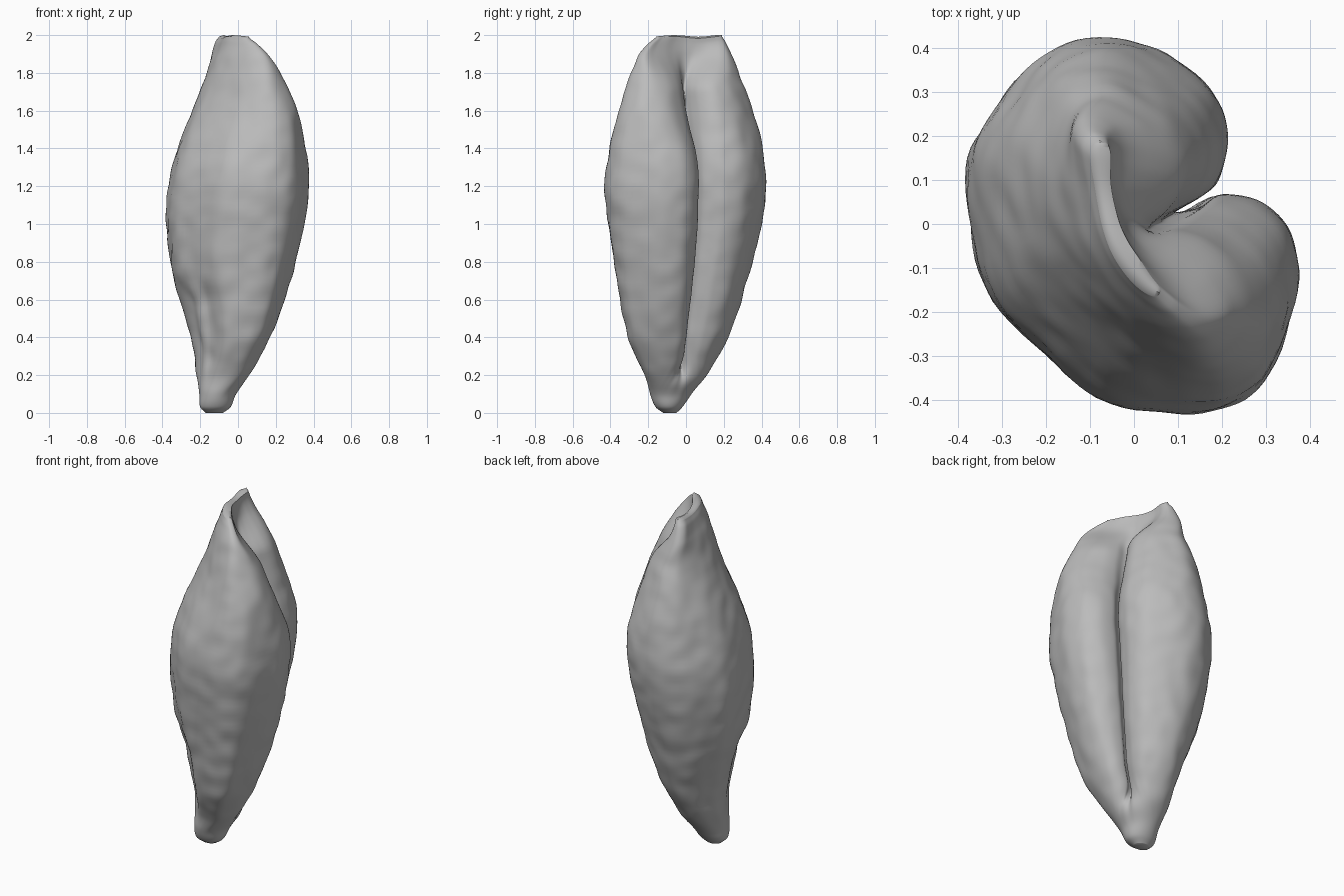
import bpy, bmesh, math
from mathutils import Vector, noise

default_cube = bpy.data.objects.get("Cube")
if default_cube:
    bpy.data.objects.remove(default_cube, do_unlink=True)

# Middle section in hundredths, from the furrow anticlockwise
MIDDLE = [(9, 3), (15, 6.5), (18.5, 9.5), (20.5, 15), (21, 22), (17, 31.5), (5, 40),
          (-9, 43), (-22, 38), (-31, 28), (-37.5, 16), (-37, 0), (-33, -16),
          (-22, -28), (-8, -40), (8, -43), (22, -41.5), (31, -34), (37.5, -15),
          (36, -2), (29, 5), (20, 7), (14.5, 4)]
# Shoulder section below the crest, same point order
SHOULDER = [(3, -1), (6, 2), (9, 6), (11, 11), (10.5, 16), (7, 22), (1, 27), (-6, 30),
            (-12, 28), (-16, 22), (-18.5, 13), (-18, 3), (-15, -7), (-9, -16),
            (-1, -24), (8, -29.5), (16, -31), (22, -27), (25, -19), (22, -10),
            (16, -4.5), (10, -2), (5, -2)]
# Thin folded section of the crest, same point order
CREST = [(-4, 3.5), (-5, 7.5), (-5.5, 11), (-5.5, 14.5), (-5.5, 18), (-6.5, 20.5),
         (-9, 21.5), (-11, 20.5), (-12, 18), (-11.5, 14), (-10.5, 9), (-9.5, 4),
         (-8, -2), (-5.5, -8), (-2, -13), (2, -17), (6, -19.5), (9, -20),
         (10, -18), (7, -14.5), (3.5, -10), (0, -5.5), (-2.5, -1)]
# Height, then lowest x, highest x, lowest y, highest y
EXTENT = [(0, -17, -8, -12, -5), (3, -20, -4, -16, -2), (10, -20.5, -1, -19, 3),
          (20, -22, 6, -22, 11), (40, -25, 17, -31, 22.5), (70, -34, 28, -36.5, 32.5),
          (100, -38, 35, -41, 40), (120, -37, 37.5, -43, 42.5),
          (140, -32, 36, -40.5, 40.5), (160, -24.5, 31.5, -35.5, 35.5),
          (180, -16.5, 22.5, -29, 28), (190, -14, 16, -25, 24),
          (197, -12, 10, -20, 21), (200, -10, 6, -16.5, 19)]
STEPS = 6      # points between neighbouring section points
RINGS = 110
CREST_END = 6  # section point at the back end of the crest


def smoothstep(low, high, value):
    t = min(max((value - low) / (high - low), 0), 1)
    return t * t * (3 - 2 * t)


def closed_curve(points):
    """Smooth closed curve through the points."""
    pts, result = [Vector(p) for p in points], []
    n = len(pts)
    for i in range(n):
        a, b, c, d = (pts[(i + k - 1) % n] for k in range(4))
        for s in range(STEPS):
            t = s / STEPS
            result.append(b + (c - a) * t / 2 + (a * 2 - b * 5 + c * 4 - d) * t * t / 2
                          + (b * 3 - a - c * 3 + d) * t ** 3 / 2)
    return result


def normalised(points):
    """Scale a section so that it fills the unit square."""
    xs, ys = [p.x for p in points], [p.y for p in points]
    return [Vector(((p.x - min(xs)) / (max(xs) - min(xs)),
                    (p.y - min(ys)) / (max(ys) - min(ys)))) for p in points]


def slope(i, k):
    a, b = EXTENT[max(i - 1, 0)], EXTENT[min(i + 1, len(EXTENT) - 1)]
    return (b[k] - a[k]) / (b[0] - a[0])


def extent_at(height):
    """Smoothly interpolated bounds at a height."""
    i = 0
    while i < len(EXTENT) - 2 and EXTENT[i + 1][0] < height:
        i += 1
    a, b = EXTENT[i], EXTENT[i + 1]
    span = b[0] - a[0]
    t = (height - a[0]) / span
    ease = t * t * (3 - 2 * t)
    return [a[k] * (1 - ease) + b[k] * ease
            + span * t * (1 - t) * ((1 - t) * slope(i, k) - t * slope(i + 1, k))
            for k in range(1, 5)]


# Section shapes
middle, shoulder, crest = (normalised(closed_curve(s)) for s in (MIDDLE, SHOULDER, CREST))
count = len(middle)
turns = [0.3 + math.tau * i / count for i in range(count)]
tip = normalised([Vector((math.cos(a), math.sin(a))) for a in turns])

# Loft the kernel from the tip to the crest
bm = bmesh.new()
rings = []
for r in range(RINGS + 1):
    height = 100 * (1 - math.cos(math.pi * r / RINGS))
    x0, x1, y0, y1 = extent_at(height)
    to_shoulder = smoothstep(125, 176, height)
    to_crest = smoothstep(170, 199, height)
    to_tip = 1 - smoothstep(5, 32, height)
    section = normalised([m.lerp(s, to_shoulder).lerp(c, to_crest).lerp(e, to_tip)
                          for m, s, c, e in zip(middle, shoulder, crest, tip)])
    centre = Vector(((x0 + x1) / 2, (y0 + y1) / 2, height))
    ring = []
    for p in section:
        v = Vector((x0 + p.x * (x1 - x0), y0 + p.y * (y1 - y0), height))
        out = v - centre
        angle = math.atan2(out.y, out.x)
        # Germ hollow with a raised middle on the lower right front
        turn = (angle - math.radians(222) + math.pi) % math.tau - math.pi
        band = smoothstep(8, 30, height) * (1 - smoothstep(58, 76, height))
        hollow = 0.23 * math.exp(-(turn / 0.5) ** 2) - 0.16 * math.exp(-(turn / 0.22) ** 2)
        v -= out * hollow * band
        # Gentle unevenness of the skin
        fade = smoothstep(0, 30, height) * (1 - smoothstep(180, 200, height))
        v += out.normalized() * fade * noise.noise(v / 9) * 0.7
        # Wavy rim, lowered to leave room for its rounded edge
        v.z -= smoothstep(185, 200, height) * (1.2 + 0.5 * math.sin(v.y / 4))
        ring.append(bm.verts.new(v / 100))
    rings.append(ring)
for low, high in zip(rings, rings[1:]):
    for i in range(count):
        j = (i + 1) % count
        bm.faces.new((low[i], low[j], high[j], high[i]))
bm.faces.new(rings[0][::-1])

# Rounded closing of the crest along a raised middle line
rim = rings[-1]
start, half = CREST_END * STEPS, count // 2
outer = [rim[(start + k) % count] for k in range(half + 1)]
inner = [rim[(start - k) % count] for k in range(half + 1)]
spine = [bm.verts.new((a.co + b.co) / 2 + Vector((0, 0, 0.008)))
         for a, b in zip(outer[1:-1], inner[1:-1])]
spine = [outer[0]] + spine + [outer[-1]]
for k in range(half):
    for quad in ((outer[k], outer[k + 1], spine[k + 1], spine[k]),
                 (spine[k], spine[k + 1], inner[k + 1], inner[k])):
        bm.faces.new(list(dict.fromkeys(quad)))

mesh = bpy.data.meshes.new("kernel")
bm.to_mesh(mesh)
bm.free()
kernel = bpy.data.objects.new("kernel", mesh)
bpy.context.collection.objects.link(kernel)

# Plain grey skin
skin = bpy.data.materials.new("grey_skin")
skin.use_nodes = True
grey = (0.5, 0.5, 0.5, 1)
skin.diffuse_color = grey
skin.node_tree.nodes["Principled BSDF"].inputs["Base Color"].default_value = grey
mesh.materials.append(skin)

bpy.context.view_layer.objects.active = kernel
kernel.select_set(True)
bpy.ops.object.shade_smooth_by_angle(angle=math.radians(60))
